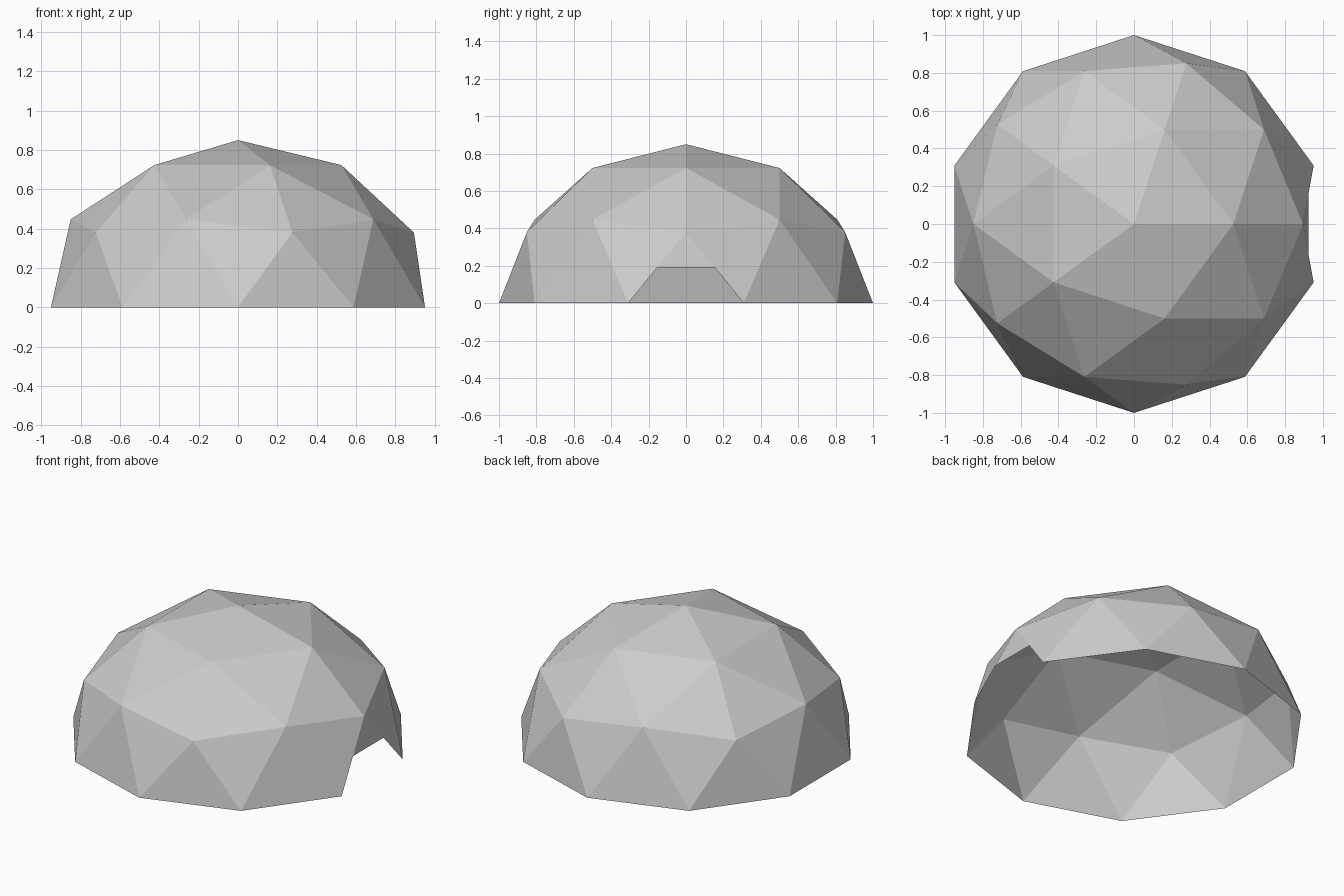
import bpy, bmesh
from mathutils import Vector

if "Cube" in bpy.data.objects:
    bpy.data.objects.remove(bpy.data.objects["Cube"])

HEIGHT = 0.85  # dome is slightly flattened

bm = bmesh.new()

# Dome shell: upper half of a low-poly geodesic sphere, open underneath
bmesh.ops.create_icosphere(bm, subdivisions=2, radius=1.0)
bmesh.ops.delete(bm, geom=[v for v in bm.verts if v.co.z < -0.01], context='VERTS')
bmesh.ops.scale(bm, vec=Vector((1, 1, HEIGHT)), verts=bm.verts)

# Doorway: the lower half of the triangular panel facing +x is removed
panel = max((f for f in bm.faces if min(v.co.z for v in f.verts) < 0.01
             and abs(f.calc_center_median().y) < 0.01),
            key=lambda f: f.calc_center_median().x)
lintel_z = max(v.co.z for v in panel.verts) / 2
bmesh.ops.bisect_plane(bm, geom=[panel, *panel.edges, *panel.verts],
                       plane_co=(0, 0, lintel_z), plane_no=(0, 0, 1))
door = [f for f in bm.faces if len(f.verts) == 4
        and f.calc_center_median().x > 0.85
        and abs(f.calc_center_median().y) < 0.01]
bmesh.ops.delete(bm, geom=door, context='FACES')

mesh = bpy.data.meshes.new("dome_shell")
bm.to_mesh(mesh)
bm.free()
for p in mesh.polygons:
    p.use_smooth = False
bpy.context.collection.objects.link(bpy.data.objects.new("dome_shell", mesh))
